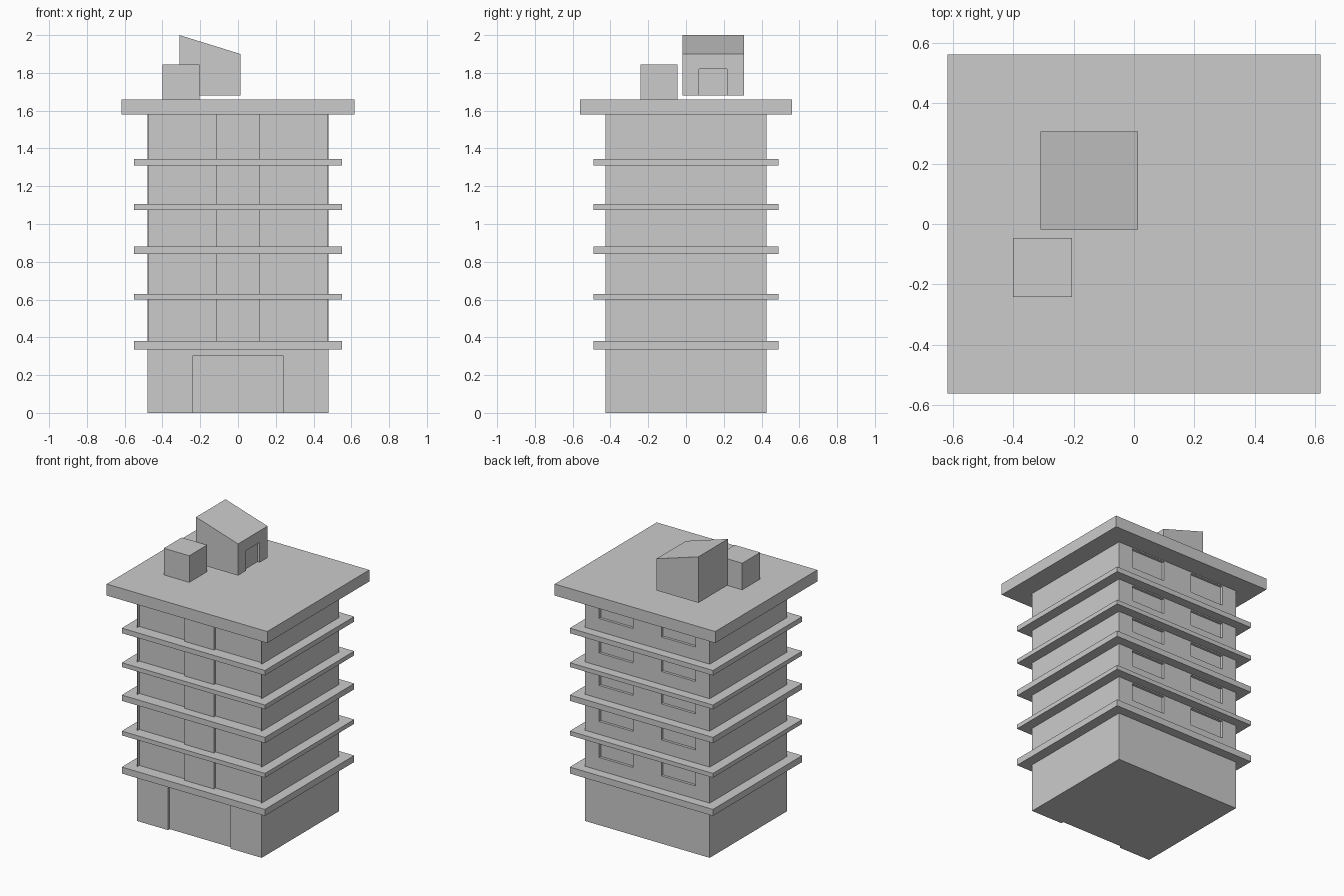
import bpy, bmesh
from mathutils import Vector

if "Cube" in bpy.data.objects:
    bpy.data.objects.remove(bpy.data.objects["Cube"])

def box(name, x, y, z):
    """Box from (min, max) ranges on each axis."""
    bm = bmesh.new()
    bmesh.ops.create_cube(bm, size=1)
    for v in bm.verts:
        v.co = Vector([(a + b) / 2 + c * (b - a) for (a, b), c in zip((x, y, z), v.co)])
    me = bpy.data.meshes.new(name)
    bm.to_mesh(me)
    bm.free()
    ob = bpy.data.objects.new(name, me)
    bpy.context.collection.objects.link(ob)
    return ob

def carve(target, cutters):
    """Subtract box cutters, apply, then remove the cutters."""
    bpy.context.view_layer.objects.active = target
    for c in cutters:
        c.hide_render = True
        m = target.modifiers.new("cut", 'BOOLEAN')
        m.operation, m.solver, m.object = 'DIFFERENCE', 'EXACT', c
        bpy.ops.object.modifier_apply(modifier=m.name)
        bpy.data.objects.remove(c)

W, D, DEPTH = 0.48, 0.425, 0.018          # half width, half depth, recess depth
ledges = [(0.335, 0.38), (0.60, 0.63), (0.84, 0.88), (1.075, 1.105), (1.31, 1.345)]
ROOF = (1.58, 1.66)

# Main block with entrance, front glazing and back windows recessed
tower = box("tower_body", (-W, W), (-D, D), (0, 1.60))
cuts = [box("door_cutter", (-0.24, 0.24), (-D - 0.1, -D + DEPTH), (-0.1, 0.30))]
ceilings = [lo for lo, hi in ledges[1:]] + [ROOF[0]]
for (lo, floor), ceiling in zip(ledges, ceilings):
    for s in (-1, 1):
        cuts.append(box("front_cutter", sorted((s * 0.113, s * 0.473)),
                        (-D - 0.1, -D + DEPTH), (floor - 0.01, ceiling + 0.01)))
        cuts.append(box("back_cutter", sorted((s * 0.11, s * 0.37)),
                        (D - DEPTH, D + 0.1), (floor + 0.09, ceiling - 0.008)))
carve(tower, cuts)

# Floor ledges and roof slab
for i, z in enumerate(ledges):
    box(f"floor_ledge_{i + 1}", (-0.55, 0.55), (-0.49, 0.49), z)
box("roof_slab", (-0.617, 0.617), (-0.56, 0.56), ROOF)

# Rooftop stair shed: sloping roof and recessed side door
shed = box("stair_shed", (-0.31, 0.013), (-0.018, 0.306), (1.68, 2.0))
for v in shed.data.vertices:
    if v.co.x > 0 and v.co.z > 1.9:
        v.co.z = 1.90
carve(shed, [box("shed_door_cutter", (-0.003, 0.1), (0.07, 0.218), (1.6, 1.82))])

# Rooftop utility box
box("utility_box", (-0.40, -0.205), (-0.242, -0.046), (1.66, 1.845))
